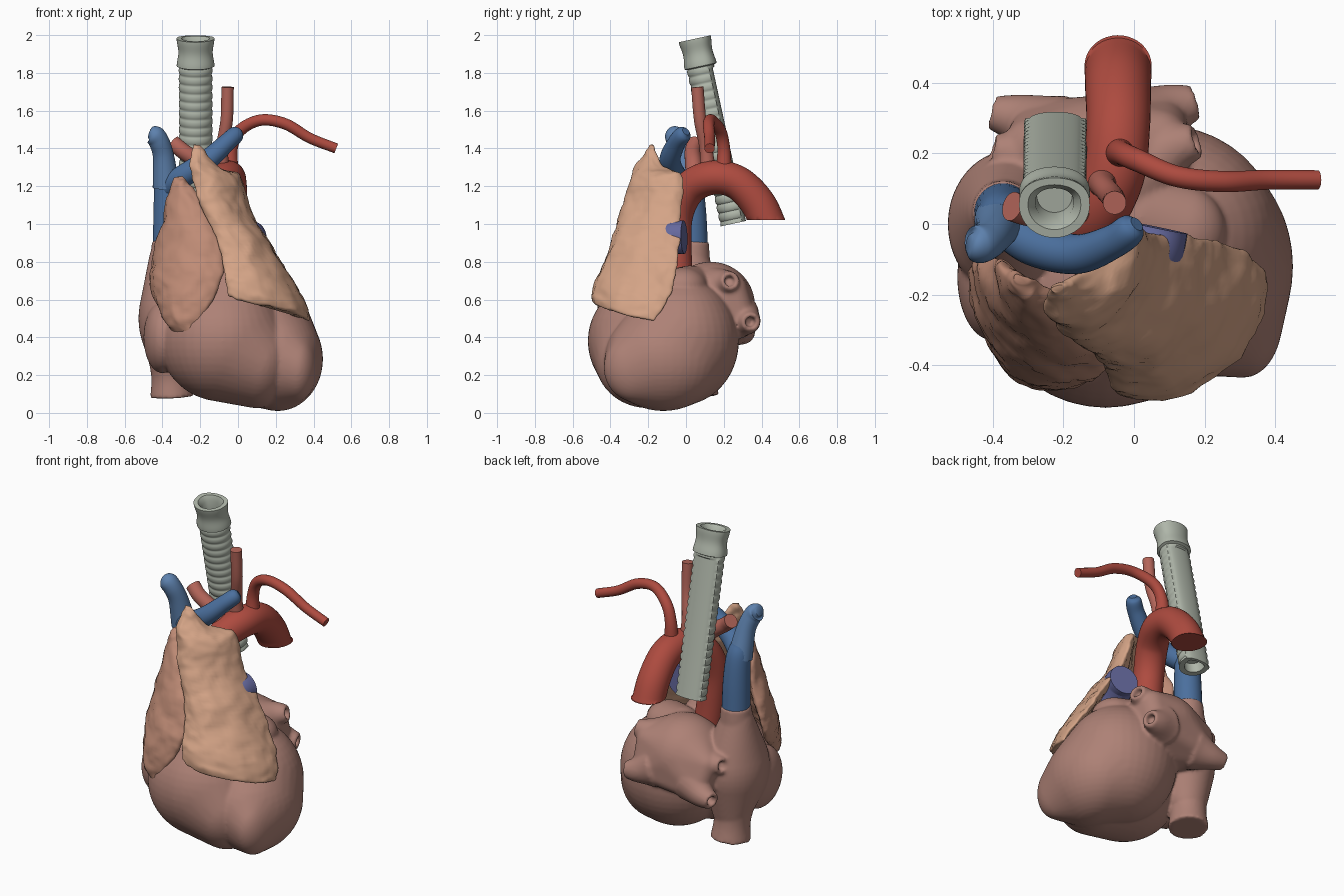
import bpy, bmesh, math
from mathutils import Vector, noise

if "Cube" in bpy.data.objects:
    bpy.data.objects.remove(bpy.data.objects["Cube"])

def material(name, rgb):
    m = bpy.data.materials.new(name)
    m.diffuse_color = (*rgb, 1)
    m.use_nodes = True
    m.node_tree.nodes["Principled BSDF"].inputs["Base Color"].default_value = m.diffuse_color
    return m

MUSCLE = material("muscle", (.42, .22, .18))
ARTERY = material("artery", (.42, .07, .05))
BRANCH = material("branch_artery", (.45, .13, .10))
VEIN = material("vein", (.07, .16, .34))
VEIN_LIGHT = material("vein_light", (.11, .22, .42))
PULMONARY = material("pulmonary", (.13, .14, .34))
CARTILAGE = material("cartilage", (.43, .47, .40))
FAT_LEFT = material("fat_left", (.66, .37, .24))
FAT_RIGHT = material("fat_right", (.52, .26, .18))

def smooth_path(rows, steps):
    """Catmull-Rom through rows of any length."""
    p = [Vector(r) for r in rows]
    p = [p[0] * 2 - p[1]] + p + [p[-1] * 2 - p[-2]]
    out = []
    for i in range(1, len(p) - 2):
        a, b, c, d = p[i - 1:i + 3]
        for k in range(steps):
            t = k / steps
            out.append((b * 2 + (c - a) * t + (a * 2 - b * 5 + c * 4 - d) * t * t
                        + (b * 3 - a - c * 3 + d) * t ** 3) * .5)
    return out + [p[-2]]

def skin(bm, rings):
    """Join rings of points into a closed skin."""
    vr = [[bm.verts.new(c) for c in r] for r in rings]
    n = len(vr[0])
    for a, b in zip(vr, vr[1:]):
        for i in range(n):
            bm.faces.new((a[i], a[(i + 1) % n], b[(i + 1) % n], b[i]))
    bm.faces.new(vr[0][::-1])
    bm.faces.new(vr[-1])

def sweep(bm, pts, n=28, steps=8, hollow=False):
    """Tube through (x, y, z, radius) points, far end optionally hollow."""
    path = smooth_path(pts, steps)
    pos = [q.to_3d() for q in path]
    rings, u, last = [], None, None
    for i, c in enumerate(pos):
        t = (pos[min(i + 1, len(pos) - 1)] - pos[max(i - 1, 0)]).normalized()
        u = t.orthogonal().normalized() if u is None else last.rotation_difference(t) @ u
        last, v = t, t.cross(u)
        def ring(c, r):
            return [c + (u * math.cos(a) + v * math.sin(a)) * r
                    for a in (2 * math.pi * k / n for k in range(n))]
        rings.append(ring(c, path[i][3]))
    if hollow:
        r = path[-1][3] * .6
        rings += [ring(c, r), ring(c - last * .06, r * .9)]
    skin(bm, rings)

def hull(bm, blobs):
    """Convex skin around ellipsoids given as (x, y, z, rx, ry, rz)."""
    vs = []
    for x, y, z, rx, ry, rz in blobs:
        for i in range(25):
            p = math.pi * i / 24
            for k in range(40 if 0 < i < 24 else 1):
                a = math.pi * k / 20
                vs.append(bm.verts.new((x + rx * math.sin(p) * math.cos(a),
                                        y + ry * math.sin(p) * math.sin(a), z + rz * math.cos(p))))
    bmesh.ops.convex_hull(bm, input=vs)
    bmesh.ops.delete(bm, geom=[v for v in bm.verts if not v.link_faces], context='VERTS')

def finish(bm, name, mat, angle=40):
    bmesh.ops.recalc_face_normals(bm, faces=bm.faces)
    me = bpy.data.meshes.new(name)
    bm.to_mesh(me)
    bm.free()
    ob = bpy.data.objects.new(name, me)
    bpy.context.collection.objects.link(ob)
    me.materials.append(mat)
    bpy.ops.object.select_all(action='DESELECT')
    ob.select_set(True)
    bpy.context.view_layer.objects.active = ob
    bpy.ops.object.shade_smooth_by_angle(angle=math.radians(angle))
    return ob

def tube(name, mat, pts, **kw):
    bm = bmesh.new()
    sweep(bm, pts, **kw)
    return finish(bm, name, mat)

# Heart muscle: chambers and vein stumps fused by a voxel remesh
heart = bmesh.new()
hull(heart, [(.21, -.12, .285, .24, .31, .275), (.08, -.03, .38, .33, .31, .34),
             (.31, -.27, .24, .11, .165, .18)])                                   # left ventricle
hull(heart, [(-.08, -.2, .38, .335, .32, .32), (.1, -.2, .28, .2, .28, .255),
             (-.02, -.2, .62, .15, .16, .2)])                                     # right ventricle
hull(heart, [(-.345, 0, .5, .182, .21, .27), (-.375, .03, .82, .095, .09, .09),
             (-.35, .05, .26, .115, .11, .1)])                                    # right atrium
hull(heart, [(-.4, -.15, .4, .1, .18, .19)])                                      # right auricle
hull(heart, [(-.08, .13, .57, .24, .235, .23), (.07, .24, .65, .085, .085, .085),
             (.07, .29, .5, .08, .08, .08), (-.29, .22, .59, .08, .08, .08),
             (-.27, .28, .45, .07, .07, .07)])                                    # left atrium
hull(heart, [(.13, -.02, .67, .13, .13, .1), (.02, .02, .68, .1, .12, .1)])       # left auricle
sweep(heart, [(-.37, .03, .78, .1), (-.37, .033, .85, .092), (-.37, .035, .91, .086)])
sweep(heart, [(-.36, .03, .35, .13), (-.355, .05, .2, .105), (-.35, .06, .085, .115)])
for x, y, z in [(.178, .235, .70), (.175, .345, .48), (-.4, .21, .6), (-.4, .315, .42)]:
    s = -.08 + (x + .08) * .5
    sweep(heart, [(s, y - .06, z * .7 + .17, .12), ((s + x) / 2, y - .02, z * .9 + .055, .075),
                  (x, y, z, .048)], hollow=True)
ob = finish(heart, "heart_muscle", MUSCLE)
m = ob.modifiers.new("fuse", 'REMESH')
m.mode, m.voxel_size, m.use_smooth_shade = 'VOXEL', .01, True
m = ob.modifiers.new("soften", 'SMOOTH')
m.factor, m.iterations = .5, 5

# Aorta with a level cut end, and its three branches
bm = bmesh.new()
sweep(bm, [(-.11, -.04, .6, .085), (-.14, -.055, .85, .085), (-.15, -.05, 1.05, .088),
           (-.115, .02, 1.19, .09), (-.06, .14, 1.245, .09), (-.045, .27, 1.22, .09),
           (-.045, .38, 1.11, .093), (-.045, .447, .965, .095)], n=40)
for v in bm.verts:
    if v.co.y > .2:
        v.co.z = max(v.co.z, 1.02)
finish(bm, "aorta", ARTERY)
tube("brachiocephalic_artery", BRANCH, [(-.13, .05, 1.22, .05), (-.2, .04, 1.32, .045),
                                        (-.29, .035, 1.385, .042), (-.345, .05, 1.43, .042)])
tube("carotid_artery", BRANCH, [(-.09, .12, 1.25, .045), (-.085, .105, 1.4, .034),
                                (-.06, .075, 1.55, .033), (-.055, .06, 1.725, .033)])
tube("subclavian_artery", ARTERY, [(-.04, .2, 1.26, .045), (-.035, .2, 1.4, .034),
                                   (.01, .18, 1.495, .032), (.12, .135, 1.55, .03),
                                   (.25, .12, 1.53, .03), (.38, .125, 1.455, .028),
                                   (.52, .125, 1.4, .027)])

# Great veins and pulmonary trunk
tube("superior_vena_cava", VEIN, [(-.37, .035, .86, .082), (-.37, .03, 1.05, .078),
                                  (-.375, .02, 1.2, .07), (-.385, .0, 1.27, .06)])
tube("right_brachiocephalic_vein", VEIN_LIGHT, [(-.38, .01, 1.2, .072), (-.395, -.025, 1.36, .056),
                                                (-.42, -.05, 1.44, .054), (-.447, -.058, 1.472, .052),
                                                (-.468, -.055, 1.48, .025)])
tube("left_brachiocephalic_vein", VEIN, [(-.37, .0, 1.2, .06), (-.28, -.06, 1.26, .06),
                                         (-.16, -.085, 1.34, .056), (-.06, -.05, 1.43, .048),
                                         (-.01, -.015, 1.475, .044), (.008, .0, 1.49, .022)])
tube("pulmonary_trunk", PULMONARY, [(-.02, -.25, .7, .09), (.02, -.17, .86, .09),
                                    (.05, -.08, .925, .09), (.065, -.01, .93, .088)])

# Windpipe: ridged D-section with a flat back and a wider hollow collar
top, end = Vector((-.225, .053, 1.982)), Vector((-.222, .265, 1.005))
axis = (end - top).normalized()
side = Vector((1, 0, 0))
back = axis.cross(side).normalized()
if back.y < 0:
    back = -back
length, n = (end - top).length, 44

def windpipe_ring(d, w, ridge):
    out = []
    for k in range(n):
        a = 2 * math.pi * k / n
        c, s = math.cos(a), math.sin(a)
        g = w + (ridge if s > -.35 else 0)
        depth = -.078 * s if s > 0 else .055 * abs(s) ** (.45 if d > .17 else .75) * (1 if d > .17 else 1.2)
        out.append(top + axis * d + side * (.083 * c * g) + back * (depth * g))
    return out

rings = [windpipe_ring(.12, .6, 0), windpipe_ring(.03, .65, 0), windpipe_ring(0, .9, 0)]
for i in range(176):
    d = length * i / 175
    if d < .15:
        w, ridge = 1.15 + .055 * math.cos(d / .15 * 2 * math.pi), 0
    else:
        w, ridge = .97, .11 * math.sqrt(abs(math.sin(math.pi * (d - .15) / .046)))
    rings.append(windpipe_ring(d, w, ridge))
rings += [windpipe_ring(length, .7, 0), windpipe_ring(length - .06, .65, 0)]
bm = bmesh.new()
skin(bm, rings)
finish(bm, "windpipe", CARTILAGE, 50)

# Fat lobes: rows of zA, zB, then start, control and end of a curved lens section, thickness
def lobe(name, mat, rows, seed):
    rings, n = [], 64
    for q in smooth_path(rows, 10):
        za, zb, ax, ay, mx, my, bx, by, th = q
        A, M, B = Vector((ax, ay)), Vector((mx, my)), Vector((bx, by))
        ring = []
        for k in range(n):
            a = 2 * math.pi * k / n
            s = (1 - math.cos(a)) / 2
            p = A * (1 - s) ** 2 + M * 2 * s * (1 - s) + B * s * s
            t = ((M - A) * (1 - s) + (B - M) * s).normalized()
            p += Vector((t.y, -t.x)) * math.sin(a) * max(th, .004)
            v = Vector((p.x, p.y, za + (zb - za) * s))
            o = Vector((seed, 0, 0))
            v += noise.noise_vector(v * 9 + o) * .012 + noise.noise_vector(v * 26 + o) * .007
            ring.append(v)
        rings.append(ring)
    bm = bmesh.new()
    skin(bm, rings)
    finish(bm, name, mat, 60)

lobe("left_fat_lobe", FAT_LEFT, [
    (1.42, 1.42, -.23, -.18, -.215, -.19, -.20, -.17, .01),
    (1.33, 1.31, -.25, -.23, -.19, -.25, -.12, -.12, .04),
    (1.20, 1.25, -.23, -.27, -.08, -.26, 0, -.02, .055),
    (1.10, 1.10, -.20, -.29, -.05, -.31, .04, -.02, .06),
    (.95, .92, -.13, -.35, .07, -.36, .14, -.04, .055),
    (.80, .76, -.08, -.41, .17, -.40, .24, -.05, .055),
    (.70, .60, -.07, -.45, .25, -.46, .33, -.10, .055),
    (.62, .50, -.05, -.47, .26, -.48, .375, -.17, .04),
    (.61, .49, -.03, -.45, .24, -.45, .35, -.17, .01)], 3)
lobe("right_fat_lobe", FAT_RIGHT, [
    (1.25, 1.25, -.34, -.14, -.33, -.16, -.30, -.15, .01),
    (1.20, 1.18, -.35, -.13, -.31, -.22, -.23, -.20, .035),
    (1.00, 1.00, -.39, -.10, -.32, -.30, -.13, -.30, .055),
    (.80, .80, -.44, -.10, -.36, -.39, -.07, -.38, .055),
    (.66, .65, -.45, -.14, -.37, -.44, -.11, -.43, .05),
    (.52, .50, -.40, -.28, -.33, -.45, -.19, -.45, .04),
    (.41, .39, -.31, -.38, -.27, -.45, -.22, -.44, .015)], 11)
